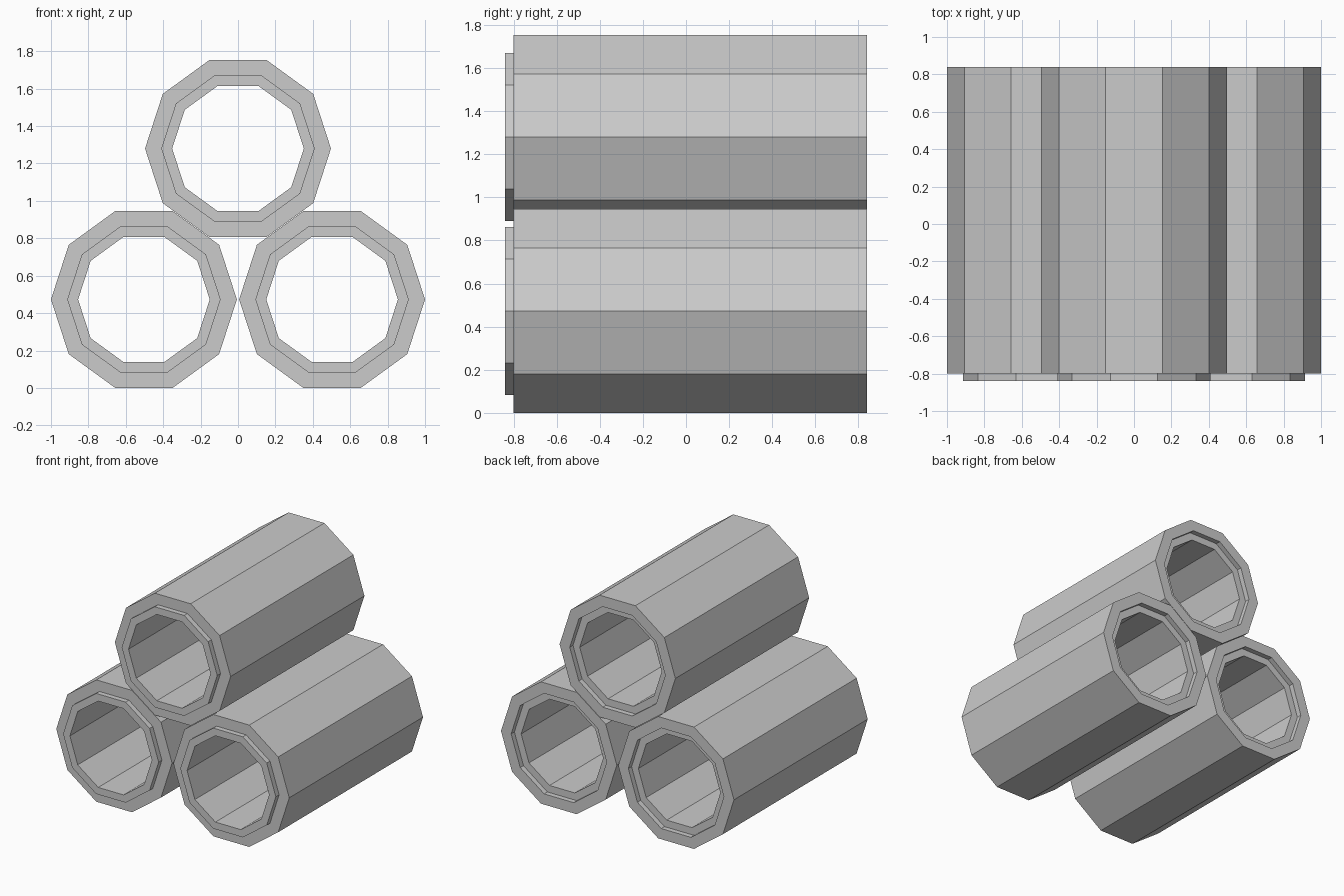
import bpy, bmesh
from math import cos, sin, tau

if "Cube" in bpy.data.objects:
    bpy.data.objects.remove(bpy.data.objects["Cube"])

SIDES = 10
# closed (radius, y) wall section: front lip, body, matching recess at the back
SECTION = [(0.352, -0.84), (0.41, -0.84), (0.41, -0.80), (0.497, -0.80),
           (0.497, 0.84), (0.41, 0.84), (0.41, 0.80), (0.352, 0.80)]


def tube(name, x, z):
    """Ten-sided tube along y, turned from the wall section."""
    bm = bmesh.new()
    rings = [[bm.verts.new((r * cos(tau * i / SIDES), y, r * sin(tau * i / SIDES)))
              for r, y in SECTION] for i in range(SIDES)]
    n = len(SECTION)
    for i in range(SIDES):
        a, b = rings[i], rings[(i + 1) % SIDES]
        for j in range(n):
            k = (j + 1) % n
            bm.faces.new((a[j], a[k], b[k], b[j]))
    bmesh.ops.recalc_face_normals(bm, faces=bm.faces)
    mesh = bpy.data.meshes.new(name)
    bm.to_mesh(mesh)
    bm.free()
    ob = bpy.data.objects.new(name, mesh)
    ob.location = (x, 0, z)
    bpy.context.collection.objects.link(ob)


# two tubes side by side, a third resting on their slanted faces
tube("left_tube", -0.503, 0.473)
tube("right_tube", 0.503, 0.473)
tube("top_tube", 0, 1.28)
